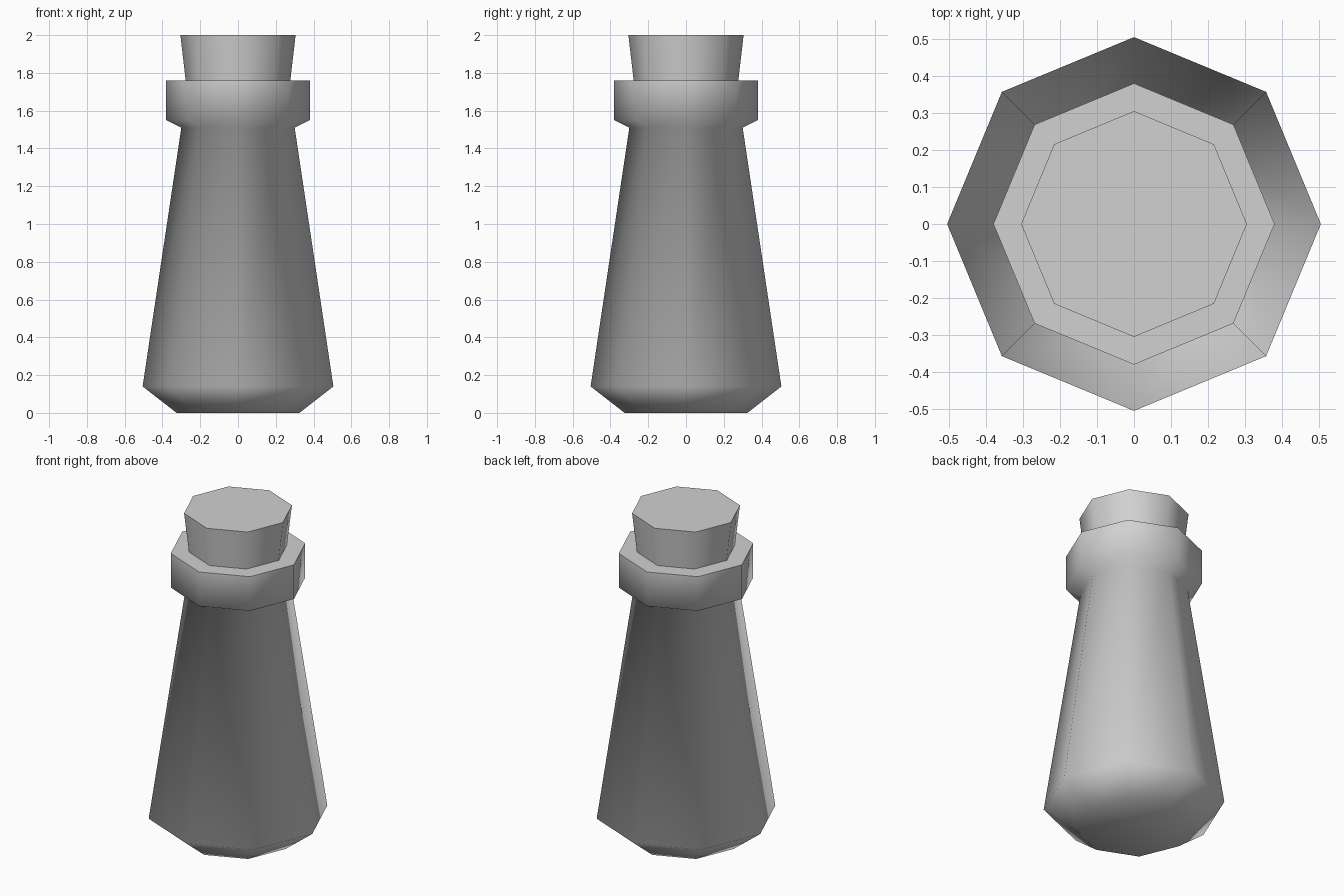
import bpy
import bmesh
from math import cos, sin, pi, radians

if "Cube" in bpy.data.objects:
    bpy.data.objects.remove(bpy.data.objects["Cube"], do_unlink=True)

SIDES = 8

grey = bpy.data.materials.new("plain_grey")
grey.use_nodes = True
colour = (0.64, 0.64, 0.64, 1)
grey.diffuse_color = colour
grey.node_tree.nodes["Principled BSDF"].inputs["Base Color"].default_value = colour


def turned(name, profile, cap_bottom):
    """Turn a (radius, height) profile into an eight-sided solid."""
    bm = bmesh.new()
    rings = []
    for r, z in profile:
        rings.append([bm.verts.new((r * cos(2 * pi * i / SIDES),
                                    r * sin(2 * pi * i / SIDES), z))
                      for i in range(SIDES)])
    for low, high in zip(rings, rings[1:]):
        for i in range(SIDES):
            j = (i + 1) % SIDES
            bm.faces.new((low[i], low[j], high[j], high[i]))
    bm.faces.new(rings[-1])
    if cap_bottom:
        bm.faces.new(rings[0][::-1])
    mesh = bpy.data.meshes.new(name)
    bm.to_mesh(mesh)
    bm.free()
    mesh.materials.append(grey)
    obj = bpy.data.objects.new(name, mesh)
    bpy.context.collection.objects.link(obj)
    bpy.ops.object.select_all(action="DESELECT")
    obj.select_set(True)
    bpy.context.view_layer.objects.active = obj
    # soft sides, crisp top rims
    bpy.ops.object.shade_smooth_by_angle(angle=radians(75))
    return obj


# Bottle: chamfered foot, tapering body, flared collar
turned("bottle", [(0.325, 0), (0.505, 0.14), (0.30, 1.51),
                  (0.38, 1.55), (0.38, 1.76)], True)

# Stopper, widening towards the top
turned("stopper", [(0.277, 1.76), (0.305, 2.0)], False)
